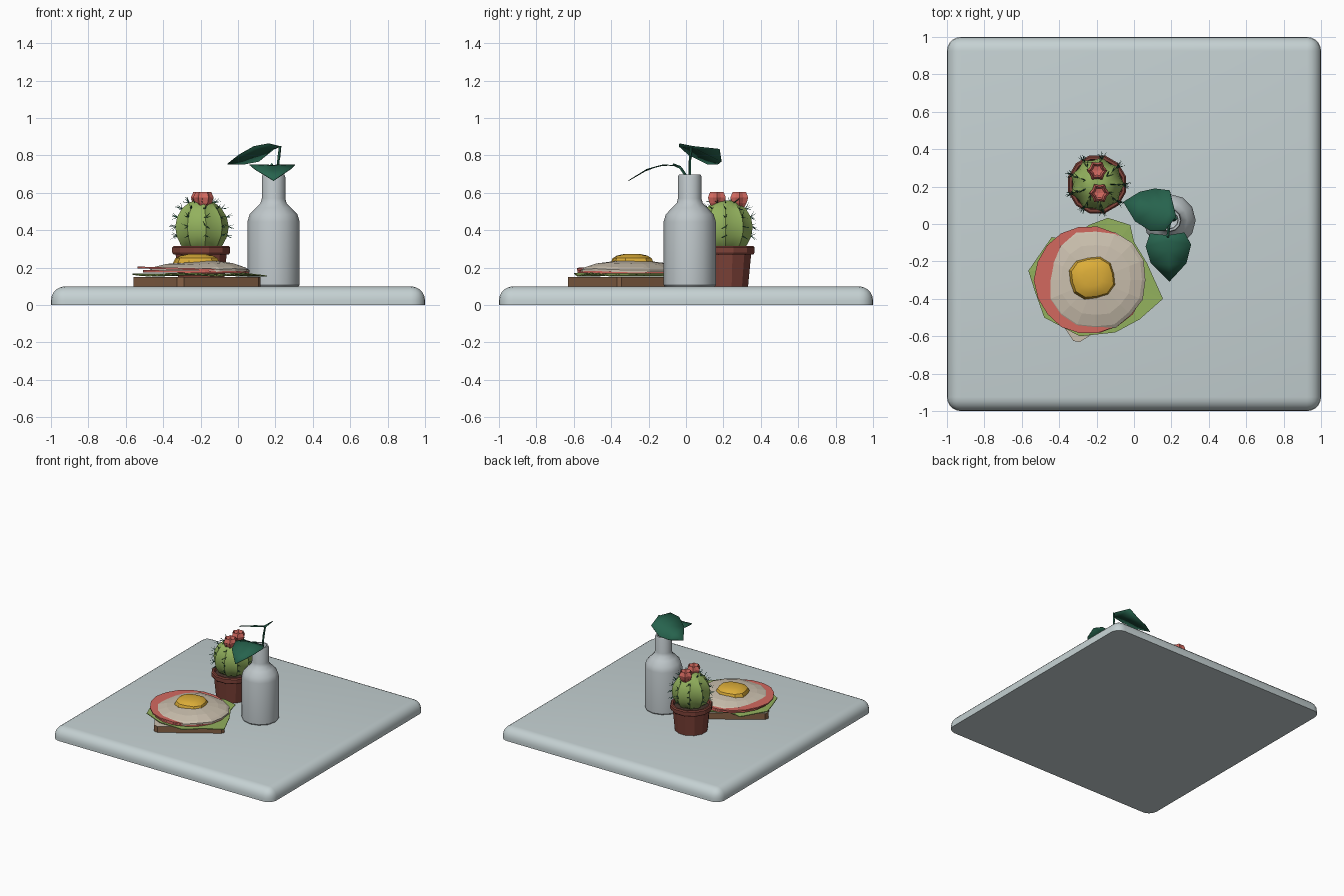
import bpy, bmesh, math, random
from mathutils import Vector

if "Cube" in bpy.data.objects:
    bpy.data.objects.remove(bpy.data.objects["Cube"])

random.seed(4)


def mat(name, r, g, b):
    m = bpy.data.materials.new(name)
    m.diffuse_color = (r, g, b, 1)
    m.use_nodes = True
    m.node_tree.nodes["Principled BSDF"].inputs["Base Color"].default_value = m.diffuse_color
    return m


GREY = mat("pale_grey", .56, .64, .65)
GLASS = mat("bottle_grey", .52, .57, .59)
TERRA = mat("terracotta", .21, .055, .04)
GREEN = mat("cactus_green", .29, .44, .11)
LEAF = mat("leaf_green", .02, .125, .075)
RED = mat("soft_red", .65, .14, .115)
CRUST = mat("bread_crust", .24, .12, .06)
CREAM = mat("cream", .59, .52, .42)
YOLK = mat("yolk_yellow", .72, .42, .04)
SOIL = mat("soil", .06, .035, .025)


def finish(name, bm, *mats, smooth=None):
    bmesh.ops.remove_doubles(bm, verts=bm.verts, dist=1e-5)
    bmesh.ops.recalc_face_normals(bm, faces=bm.faces)
    me = bpy.data.meshes.new(name)
    bm.to_mesh(me)
    bm.free()
    ob = bpy.data.objects.new(name, me)
    bpy.context.collection.objects.link(ob)
    for m in mats:
        me.materials.append(m)
    if smooth:
        bpy.context.view_layer.objects.active = ob
        ob.select_set(True)
        bpy.ops.object.shade_smooth_by_angle(angle=math.radians(smooth))
        ob.select_set(False)
    return ob


def lathe(name, cx, cy, prof, n, m, groove=1.0, smooth=None, phase=0.0):
    """Revolve (r, z) points; groove scales every other segment inward."""
    bm = bmesh.new()
    rings = []
    for r, z in prof:
        ring = []
        for i in range(n):
            a = math.tau * (i + phase) / n
            k = r * (groove if i % 2 else 1)
            ring.append(bm.verts.new((cx + k * math.cos(a), cy + k * math.sin(a), z)))
        rings.append(ring)
    for a, b in zip(rings, rings[1:]):
        for i in range(n):
            j = (i + 1) % n
            bm.faces.new((a[i], a[j], b[j], b[i]))
    return finish(name, bm, m, smooth=smooth)


def layer(name, outline, zf, thick, *mats, fracs=(1, .6, .3), smooth=None):
    """Flat food slice: outline scaled to inner rings, height from zf(x, y, frac)."""
    bm = bmesh.new()
    n = len(outline)
    c = Vector((sum(p[0] for p in outline) / n, sum(p[1] for p in outline) / n))

    def surface(dz):
        rings = []
        for f in fracs:
            pts = [c + (Vector(p) - c) * f for p in outline]
            rings.append([bm.verts.new((p.x, p.y, zf(p.x, p.y, f) + dz)) for p in pts])
        for a, b in zip(rings, rings[1:]):
            for i in range(n):
                j = (i + 1) % n
                bm.faces.new((a[i], a[j], b[j], b[i]))
        mid = bm.verts.new((c.x, c.y, zf(c.x, c.y, 0) + dz))
        for i in range(n):
            bm.faces.new((rings[-1][i], rings[-1][(i + 1) % n], mid))
        return rings[0]

    t, b = surface(0), surface(-thick)
    for i in range(n):
        j = (i + 1) % n
        bm.faces.new((t[i], t[j], b[j], b[i]))
    ob = finish(name, bm, *mats, smooth=smooth)
    if len(mats) > 1:  # second colour on upward faces
        for p in ob.data.polygons:
            p.material_index = int(p.normal.z > .7)
    return ob


def blob(cx, cy, r, n, wobble):
    out = []
    for i in range(n):
        a, k = math.tau * i / n, r * (1 + random.uniform(-wobble, wobble))
        out.append((cx + k * math.cos(a), cy + k * math.sin(a)))
    return out


def rod(bm, p, q, r1, r2, n=5):
    p, q = Vector(p), Vector(q)
    rot = (q - p).to_track_quat('Z', 'Y').to_matrix().to_4x4()
    rot.translation = (p + q) / 2
    bmesh.ops.create_cone(bm, cap_ends=True, segments=n, radius1=r1, radius2=r2,
                          depth=(q - p).length, matrix=rot)


# Rounded table slab (bottom edges stay sharp)
bm = bmesh.new()
bmesh.ops.create_cube(bm, size=1)
for v in bm.verts:
    v.co = (v.co.x * 2, v.co.y * 2, (v.co.z + .5) * .1)
edges = [e for e in bm.edges if max(v.co.z for v in e.verts) > .05]
bmesh.ops.bevel(bm, geom=edges, offset=.075, segments=5, profile=.5, affect='EDGES')
finish("table_slab", bm, GREY, smooth=40)

# Bottle with open neck
lathe("bottle", .19, .02, [(0, .1), (.134, .1), (.14, .108), (.14, .445), (.128, .485),
      (.095, .52), (.07, .545), (.063, .57), (.063, .685), (.058, .698), (.047, .698),
      (.043, .68), (.043, .56), (0, .52)], 12, GLASS, smooth=35)

# Leaf stems
bm = bmesh.new()
for path in ([(.19, .02, .53), (.21, .02, .7), (.217, .022, .78), (.225, .03, .85)],
             [(.19, .02, .53), (.19, .0, .69), (.185, -.03, .735), (.18, -.07, .752)]):
    for p, q in zip(path, path[1:]):
        rod(bm, p, q, .008, .007)
finish("leaf_stems", bm, LEAF)


def leaf(name, pts, ribs):
    """Left and right outline share a row of midrib points."""
    left, right = pts
    bm = bmesh.new()
    for side in (left, right):
        a = [bm.verts.new(p) for p in ribs]
        b = [bm.verts.new(p) for p in side]
        bm.faces.new((a[0], a[1], b[0]))
        for i in range(len(b) - 1):
            bm.faces.new((a[i + 1], a[i + 2], b[i + 1], b[i]))
        bm.faces.new((a[-2], a[-1], b[-1]))
    ob = finish(name, bm, LEAF, smooth=30)
    mod = ob.modifiers.new("thickness", 'SOLIDIFY')
    mod.thickness = .004


leaf("upper_leaf", ([(.19, .18, .835), (.11, .19, .77), (.03, .172, .755)],
                    [(.165, -.035, .865), (.085, -.035, .85), (.005, .015, .805)]),
     [(.225, .04, .85), (.18, .06, .835), (.11, .085, .815), (.03, .105, .785), (-.058, .118, .755)])
leaf("lower_leaf", ([(.085, -.05, .745), (.062, -.12, .752), (.09, -.21, .728)],
                    [(.27, -.045, .745), (.305, -.11, .752), (.28, -.21, .728)]),
     [(.18, -.06, .748), (.182, -.09, .75), (.185, -.15, .745), (.188, -.22, .718), (.19, -.308, .667)])

# Pot, soil, cactus
PX, PY = -.197, .212
lathe("pot", PX, PY, [(0, .1), (.124, .1), (.141, .27), (.153, .27), (.16, .28), (.16, .308),
      (.152, .316), (.138, .316), (.13, .28), (0, .28)], 12, TERRA, phase=.5)
lathe("soil", PX, PY, [(.134, .29), (.1, .3), (0, .305)], 12, SOIL, phase=.5)
body = [(.07, .29), (.115, .32), (.14, .37), (.147, .42), (.137, .47), (.11, .515), (.07, .548), (.03, .56), (0, .553)]
lathe("cactus", PX, PY, body, 18, GREEN, groove=.88, smooth=35)

# Spines in small clusters along the ribs
bm = bmesh.new()
for i in range(9):
    a = math.tau * i / 9
    for r, z in body[2:7]:
        up = (z - .40) * 5
        d = Vector((math.cos(a), math.sin(a), up)).normalized()
        p = Vector((PX + r * math.cos(a), PY + r * math.sin(a), z))
        for k in range(3):
            s = Vector([random.uniform(-.7, .7) for _ in range(3)])
            rod(bm, p - d * .004, p + (d + s).normalized() * .036, .0025, .0006, 3)
finish("spines", bm, LEAF)

# Two flowers
for name, x, y in (("front_flower", -.185, .165), ("back_flower", -.197, .285)):
    lathe(name, x, y, [(0, .5), (.028, .52), (.045, .545), (.055, .575), (.042, .604),
          (.03, .58), (0, .575)], 12, RED, groove=.78)

# Bread slice: crust with pale top
bread = [(-.56, -.27), (-.555, -.235), (-.35, -.10), (-.16, .025), (-.13, .02), (0, -.17), (.12, -.345),
         (.11, -.37), (-.09, -.50), (-.29, -.632), (-.325, -.625), (-.44, -.45)]
layer("bread", bread, lambda x, y, f: .15, .05, CRUST, CREAM)

# Crinkled lettuce
lettuce = [(-.565, -.25), (-.44, -.07), (-.35, -.085), (-.24, -.005), (-.14, .033), (-.02, -.005), (.0, -.095),
           (.07, -.21), (.155, -.4), (.03, -.51), (-.1, -.58), (-.29, -.60), (-.48, -.5), (-.53, -.36)]
layer("lettuce", lettuce, lambda x, y, f: .166 + .008 * math.sin(17 * x + 11 * y) * f, .006, GREEN)

# Two red slices, tilted up to the left
layer("lower_red_slice", blob(-.225, -.3, .283, 18, .01),
      lambda x, y, f: .184 - .01 * (x + .2), .012, RED)
layer("upper_red_slice", blob(-.245, -.3, .287, 18, .015),
      lambda x, y, f: .196 - .03 * (x + .2), .01, RED)

# Fried egg: drooping white and domed yolk
white = blob(-.205, -.3, .273, 16, .03)
layer("egg_white", white,
      lambda x, y, f: .243 - .03 * f - .022 * max(0, f - .85) / .15 + .004 * math.sin(14 * x + 9 * y),
      .012, CREAM, fracs=(1, .93, .7, .4))
yolk = []
for i in range(12):
    a = math.tau * i / 12
    r = .112 / (abs(math.cos(a)) ** 3 + abs(math.sin(a)) ** 3) ** (1 / 3)
    yolk.append((-.222 + r * math.cos(a + .2) * 1.08, -.288 + r * math.sin(a + .2)))
layer("yolk", yolk, lambda x, y, f: .225 + .049 * math.sqrt(max(0, 1 - f ** 3)), .01,
      YOLK, fracs=(1, .9, .7, .4), smooth=30)
